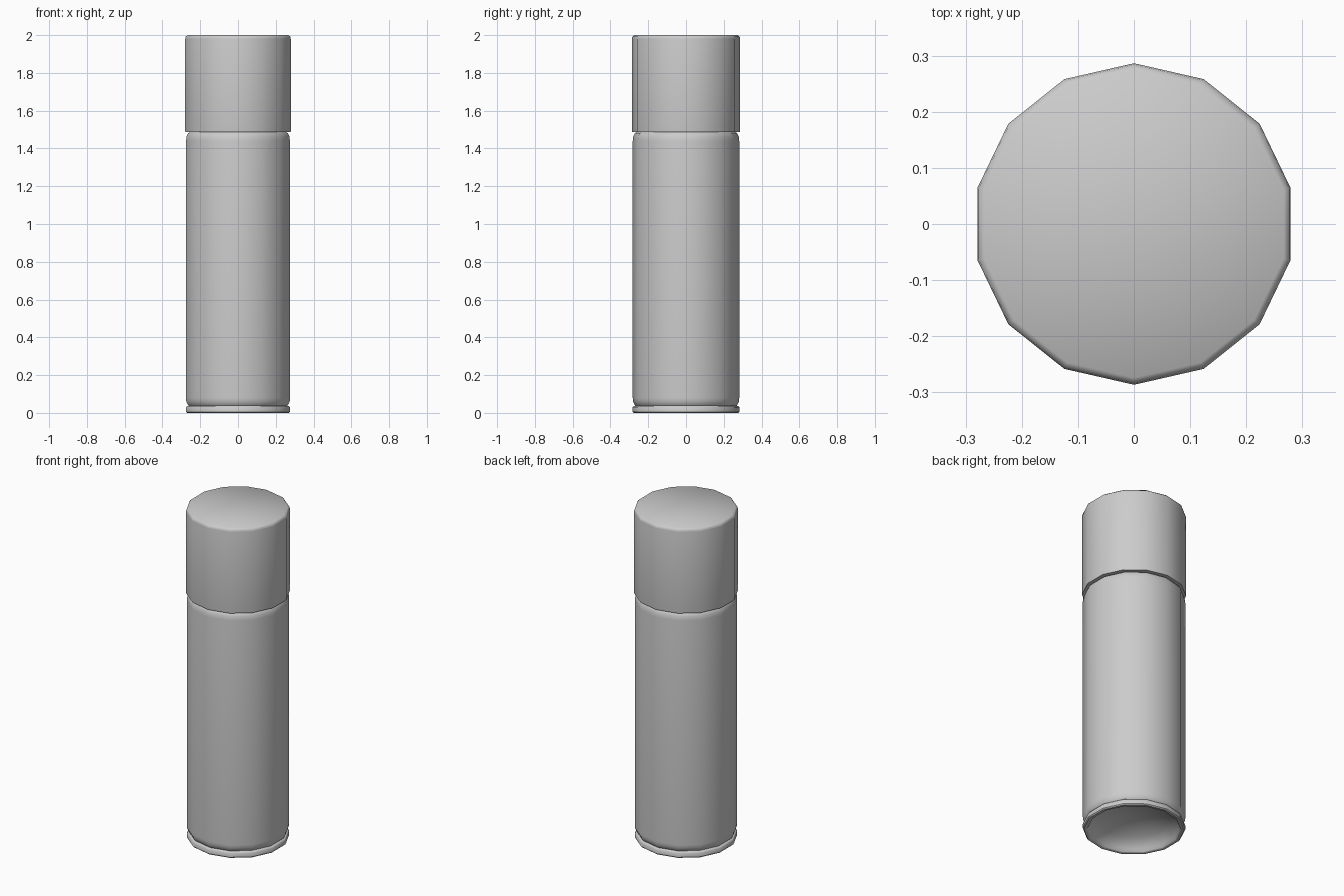
import bpy, bmesh, math

if "Cube" in bpy.data.objects:
    bpy.data.objects.remove(bpy.data.objects["Cube"])

SIDES = 14


def lathe(name, profile, sharp_angle=40):
    """Revolve (radius, z) points into a 14-sided part, one corner facing +y."""
    bm = bmesh.new()
    rings = []
    for r, z in profile:
        if r == 0:
            rings.append([bm.verts.new((0, 0, z))] * SIDES)
            continue
        ring = []
        for i in range(SIDES):
            a = math.pi / 2 + 2 * math.pi * i / SIDES
            ring.append(bm.verts.new((r * math.cos(a), r * math.sin(a), z)))
        rings.append(ring)
    for lo, hi in zip(rings, rings[1:]):
        for i in range(SIDES):
            j = (i + 1) % SIDES
            quad = [lo[i], lo[j], hi[j], hi[i]]
            bm.faces.new(list(dict.fromkeys(quad)))
    bmesh.ops.recalc_face_normals(bm, faces=bm.faces)
    mesh = bpy.data.meshes.new(name)
    bm.to_mesh(mesh)
    bm.free()
    ob = bpy.data.objects.new(name, mesh)
    bpy.context.collection.objects.link(ob)
    bpy.ops.object.select_all(action='DESELECT')
    ob.select_set(True)
    bpy.context.view_layer.objects.active = ob
    bpy.ops.object.shade_smooth_by_angle(angle=math.radians(sharp_angle))
    return ob


# Can: recessed domed underside, rolled base rim, groove, wall, rounded shoulder
lathe("can_body", [
    (0, 0.10), (0.10, 0.088), (0.19, 0.06), (0.25, 0.02),
    (0.256, 0.004), (0.262, 0), (0.276, 0), (0.282, 0.006),
    (0.282, 0.03), (0.277, 0.036), (0.268, 0.038),
    (0.274, 0.046), (0.281, 0.062), (0.282, 0.08),
    (0.282, 1.44), (0.279, 1.465), (0.270, 1.481), (0.255, 1.49),
    (0.24, 1.495), (0, 1.495),
])

# Cap: straight wall with a small rounded top edge
lathe("cap", [
    (0.24, 1.489), (0.286, 1.487), (0.2865, 1.49), (0.2865, 1.98),
    (0.284, 1.992), (0.274, 2.0), (0, 2.0),
])
